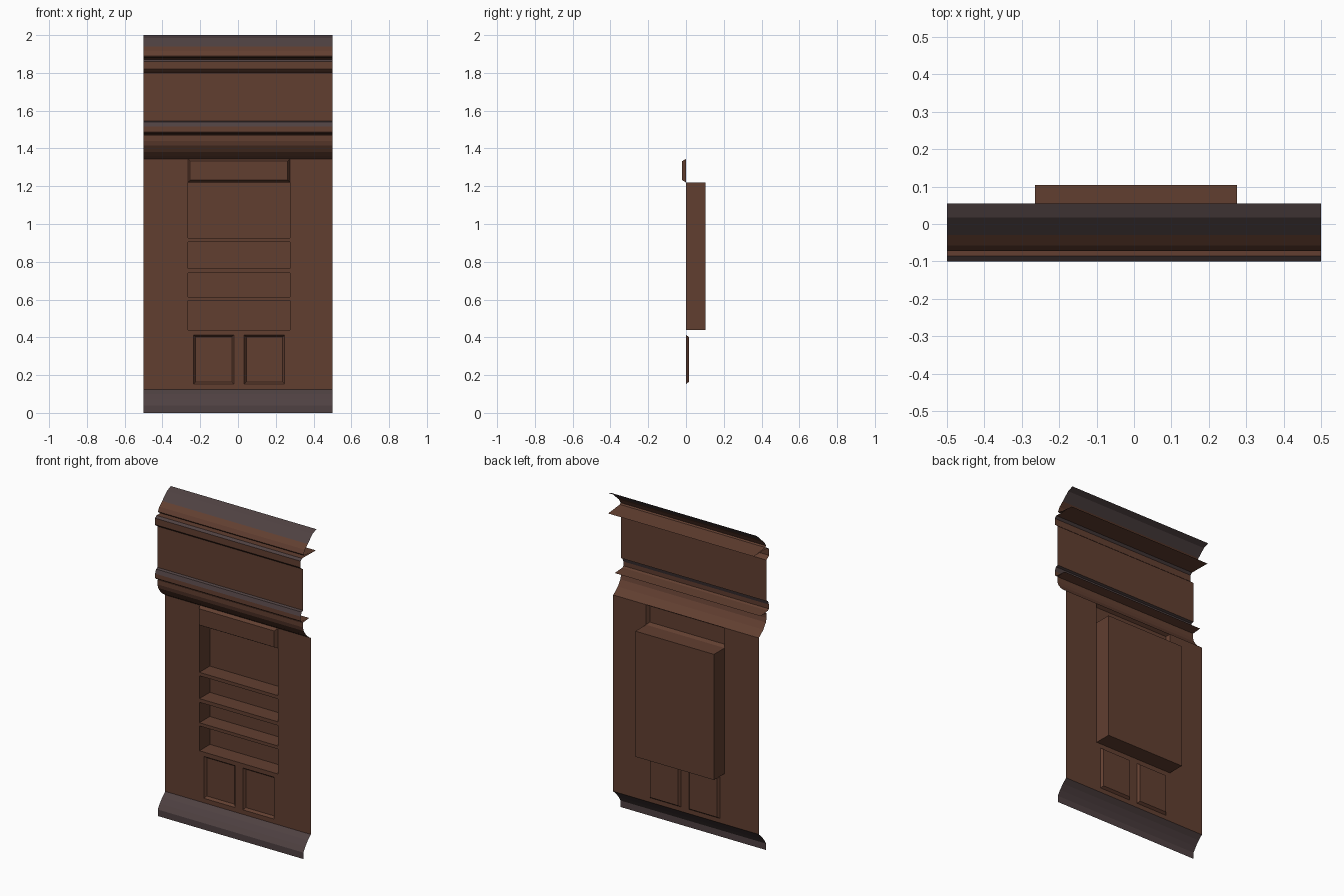
import bpy, bmesh

if "Cube" in bpy.data.objects:
    bpy.data.objects.remove(bpy.data.objects["Cube"])


def material(name, rgb):
    m = bpy.data.materials.new(name)
    m.use_nodes = True
    col = (*rgb, 1)
    m.diffuse_color = col
    m.node_tree.nodes["Principled BSDF"].inputs["Base Color"].default_value = col
    return m


WOOD = material("brown wood", (0.12, 0.049, 0.030))
TRIM = material("dark plum trim", (0.078, 0.053, 0.054))


def finish(name, bm):
    bmesh.ops.remove_doubles(bm, verts=bm.verts, dist=0.0005)
    mesh = bpy.data.meshes.new(name)
    bm.to_mesh(mesh)
    bm.free()
    for m in (WOOD, TRIM):
        mesh.materials.append(m)
    ob = bpy.data.objects.new(name, mesh)
    bpy.context.collection.objects.link(ob)
    return ob


def quad(bm, pts, colour=0):
    f = bm.faces.new([bm.verts.new(p) for p in pts])
    f.material_index = colour
    return f


def moulding(name, profile, plum=()):
    """Sweep a (y, z) profile, listed top to bottom, across the full width."""
    bm = bmesh.new()
    for i, ((y0, z0), (y1, z1)) in enumerate(zip(profile, profile[1:])):
        quad(bm, [(-.5, y0, z0), (-.5, y1, z1), (.5, y1, z1), (.5, y0, z0)], int(i in plum))
    return finish(name, bm)


def ring(x0, x1, z0, z1, y):
    return [(x0, y, z0), (x1, y, z0), (x1, y, z1), (x0, y, z1)]


def pocket(name, rect, depth, inset=0.0):
    """Pressed panel: four sides and a face moved to y = depth."""
    x0, x1, z0, z1 = rect
    a = ring(x0, x1, z0, z1, 0)
    b = ring(x0 + inset, x1 - inset, z0 + inset, z1 - inset, depth)
    bm = bmesh.new()
    quad(bm, b)
    for i in range(4):
        j = (i + 1) % 4
        quad(bm, [a[i], a[j], b[j], b[i]])
    return finish(name, bm)


# Openings in the wall: left, right, bottom, top
niche = (-.265, .275, .44, 1.22)
header = (-.265, .275, 1.22, 1.345)
lower = {"right_lower_panel": (-.235, -.022, .153, .413),
         "left_lower_panel": (.033, .247, .153, .413)}
holes = [niche, header, *lower.values()]

# Flat wall sheet with the openings left out
xs = sorted({-.5, .5, *(v for h in holes for v in h[:2])})
zs = sorted({.125, 1.345, *(v for h in holes for v in h[2:])})
bm = bmesh.new()
for x0, x1 in zip(xs, xs[1:]):
    for z0, z1 in zip(zs, zs[1:]):
        cx, cz = (x0 + x1) / 2, (z0 + z1) / 2
        if not any(h[0] < cx < h[1] and h[2] < cz < h[3] for h in holes):
            quad(bm, ring(x0, x1, z0, z1, 0))
bmesh.ops.remove_doubles(bm, verts=bm.verts, dist=0.0005)
bmesh.ops.dissolve_limit(bm, angle_limit=0.01, verts=bm.verts, edges=bm.edges)
finish("wall_sheet", bm)

# Niche, raised header panel and recessed lower panels
pocket("niche_box", niche, .104)
pocket("header_panel", header, -.02, .012)
for name, rect in lower.items():
    pocket(name, rect, .015, .011)

# Shelves
for i, (z0, z1) in enumerate([(.594, .614), (.741, .764), (.906, .927)]):
    bm = bmesh.new()
    bmesh.ops.create_cube(bm, size=1)
    for v in bm.verts:
        v.co = (.005 + v.co.x * .54, .051 + v.co.y * .102, (z0 + z1) / 2 + v.co.z * (z1 - z0))
    finish(f"shelf_{i + 1}", bm)

# Skirting board
moulding("skirting", [(0, .125), (-.028, .1), (-.053, .07), (-.073, .04), (-.073, 0)], range(4))

# Crest: hollow rounded cap that folds back to the cornice ledge
moulding("crest", [(.055, 2), (.018, 1.985), (-.03, 1.94), (-.058, 1.915),
                   (-.072, 1.89), (-.065, 1.882), (.05, 1.87)], (0, 1))

# Cornice bead below the crest
moulding("cornice_bead", [(.05, 1.87), (-.086, 1.872), (-.1, 1.86), (-.1, 1.82),
                          (-.092, 1.812), (-.075, 1.80)], (1,))

# Frieze board
moulding("frieze", [(-.075, 1.80), (-.075, 1.545)])

# Lower bead, groove and cove down to the wall
moulding("lower_bead", [(-.075, 1.545), (-.09, 1.54), (-.099, 1.515), (-.1, 1.488),
                        (-.09, 1.48), (-.015, 1.475)], (0, 1))
moulding("cove", [(-.015, 1.475), (-.077, 1.47), (-.077, 1.44), (-.07, 1.415),
                  (-.045, 1.38), (-.022, 1.36), (0, 1.345)])
